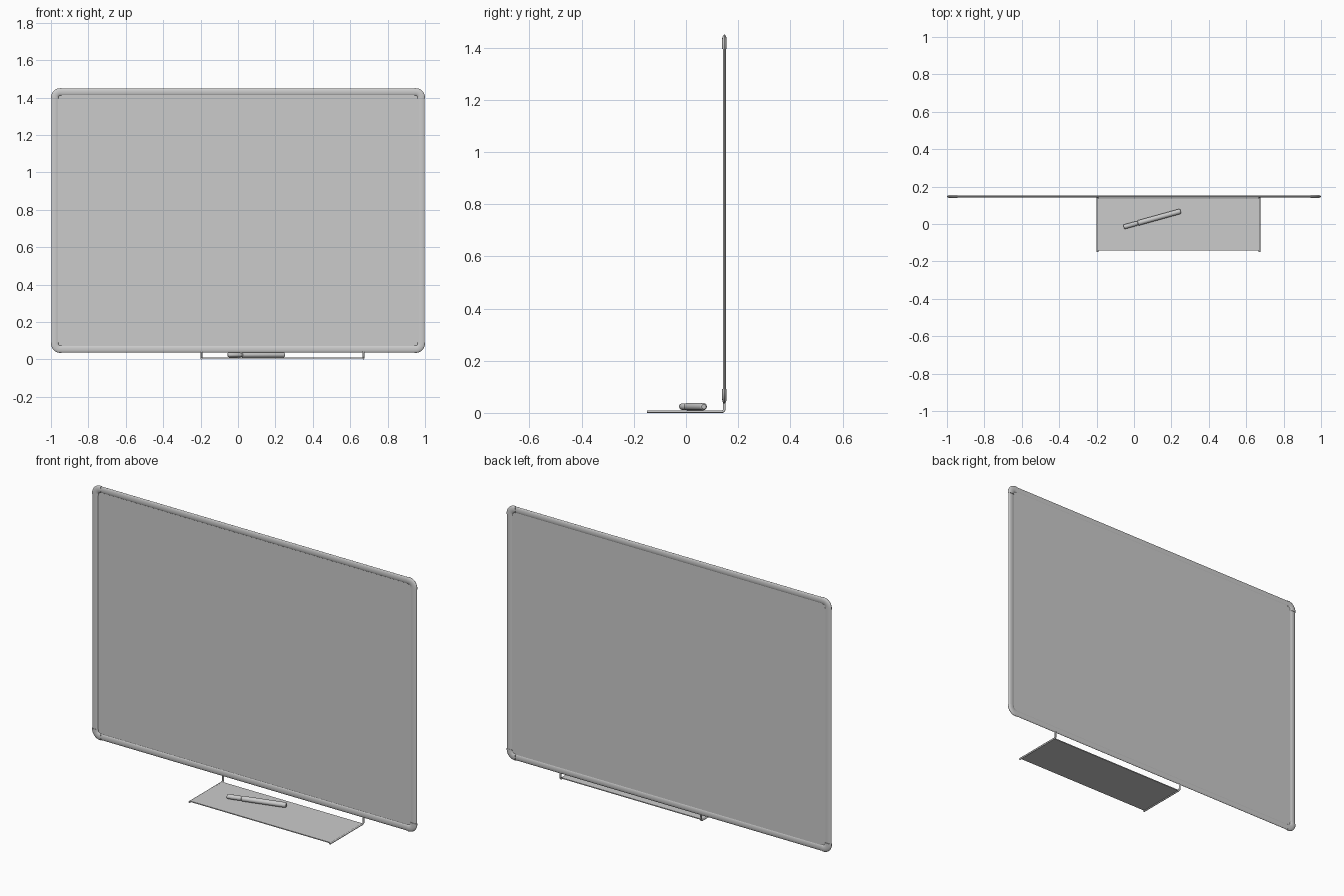
import bpy, bmesh, math
from mathutils import Vector

if "Cube" in bpy.data.objects:
    bpy.data.objects.remove(bpy.data.objects["Cube"])

BOARD_Y = 0.147
Z0, Z1 = 0.035, 1.45


def finish(name, bm, smooth=True):
    bmesh.ops.recalc_face_normals(bm, faces=bm.faces)
    me = bpy.data.meshes.new(name)
    bm.to_mesh(me)
    bm.free()
    ob = bpy.data.objects.new(name, me)
    bpy.context.collection.objects.link(ob)
    if smooth:
        bpy.ops.object.select_all(action='DESELECT')
        ob.select_set(True)
        bpy.context.view_layer.objects.active = ob
        bpy.ops.object.shade_smooth_by_angle(angle=math.radians(35))
    return ob


def box(name, lo, hi):
    bm = bmesh.new()
    bmesh.ops.create_cube(bm, size=1)
    for v in bm.verts:
        v.co = Vector([l + (c + 0.5) * (h - l) for l, h, c in zip(lo, hi, v.co)])
    return finish(name, bm, False)


def sweep(name, path, half_w, half_d, normal, sides=20):
    """Elliptical section along a planar path; half_d is measured along the plane normal."""
    path, normal, bm = [Vector(p) for p in path], Vector(normal), bmesh.new()
    rings = []
    for i, p in enumerate(path):
        t = (path[min(i + 1, len(path) - 1)] - path[max(i - 1, 0)]).normalized()
        side = t.cross(normal)
        rings.append([bm.verts.new(p + side * half_w * math.cos(a) + normal * half_d * math.sin(a))
                      for a in (2 * math.pi * k / sides for k in range(sides))])
    for a, b in zip(rings, rings[1:]):
        for k in range(sides):
            j = (k + 1) % sides
            bm.faces.new((a[k], a[j], b[j], b[k]))
    bm.faces.new(rings[0])
    bm.faces.new(rings[-1])
    return finish(name, bm)


# Writing panel
box("writing_panel", (-0.975, 0.1445, Z0 + 0.02), (0.975, 0.1505, Z1 - 0.02))

# Frame bars
Y = (0, 1, 0)
for name, x in (("left", -0.98), ("right", 0.98)):
    sweep("frame_bar_" + name, [(x, BOARD_Y, Z0 + 0.045), (x, BOARD_Y, Z1 - 0.045)], 0.018, 0.006, Y)
for name, z in (("bottom", Z0 + 0.02), ("top", Z1 - 0.02)):
    sweep("frame_bar_" + name, [(-0.955, BOARD_Y, z), (0.955, BOARD_Y, z)], 0.018, 0.006, Y)

# Rounded corner caps
R = 0.03
for sx in (-1, 1):
    for sz, ze in ((-1, Z0), (1, Z1)):
        cx, cz = sx * 0.95, ze - sz * 0.05
        arc = [(cx + sx * R * math.cos(a), BOARD_Y, cz + sz * R * math.sin(a))
               for a in (math.pi / 2 * k / 10 for k in range(11))]
        path = [(arc[0][0], BOARD_Y, cz - sz * 0.006)] + arc + [(cx - sx * 0.006, BOARD_Y, arc[-1][2])]
        sweep("corner_cap", path, 0.02, 0.0085, Y)

# Pen tray and its bent support rods
box("pen_tray", (-0.195, -0.143, 0.004), (0.67, 0.137, 0.009))
for x in (-0.195, 0.67):
    bend = [(x, 0.137 + 0.01 * math.sin(a), 0.015 - 0.01 * math.cos(a))
            for a in (math.pi / 2 * k / 6 for k in range(7))]
    sweep("tray_rod", [(x, -0.15, 0.005)] + bend + [(x, BOARD_Y, 0.05)], 0.005, 0.005, (1, 0, 0), 12)

# Marker: lathed profile (distance along axis, radius)
profile = [(0, 0), (0, 0.009), (0.003, 0.0118), (0.008, 0.0125), (0.07, 0.0125), (0.073, 0.0105),
           (0.077, 0.0105), (0.08, 0.014), (0.308, 0.014), (0.313, 0.0125), (0.316, 0.009), (0.316, 0)]
bm = bmesh.new()
verts = [bm.verts.new((d, 0, r)) for d, r in profile]
edges = [bm.edges.new(e) for e in zip(verts, verts[1:])]
bmesh.ops.spin(bm, geom=verts + edges, cent=(0, 0, 0), axis=(1, 0, 0),
               angle=2 * math.pi, steps=28, use_merge=True)
bmesh.ops.remove_doubles(bm, verts=bm.verts, dist=1e-5)
marker = finish("marker_pen", bm)
marker.location = (-0.055, -0.016, 0.024)
marker.rotation_euler = (0, 0, math.radians(15.5))
